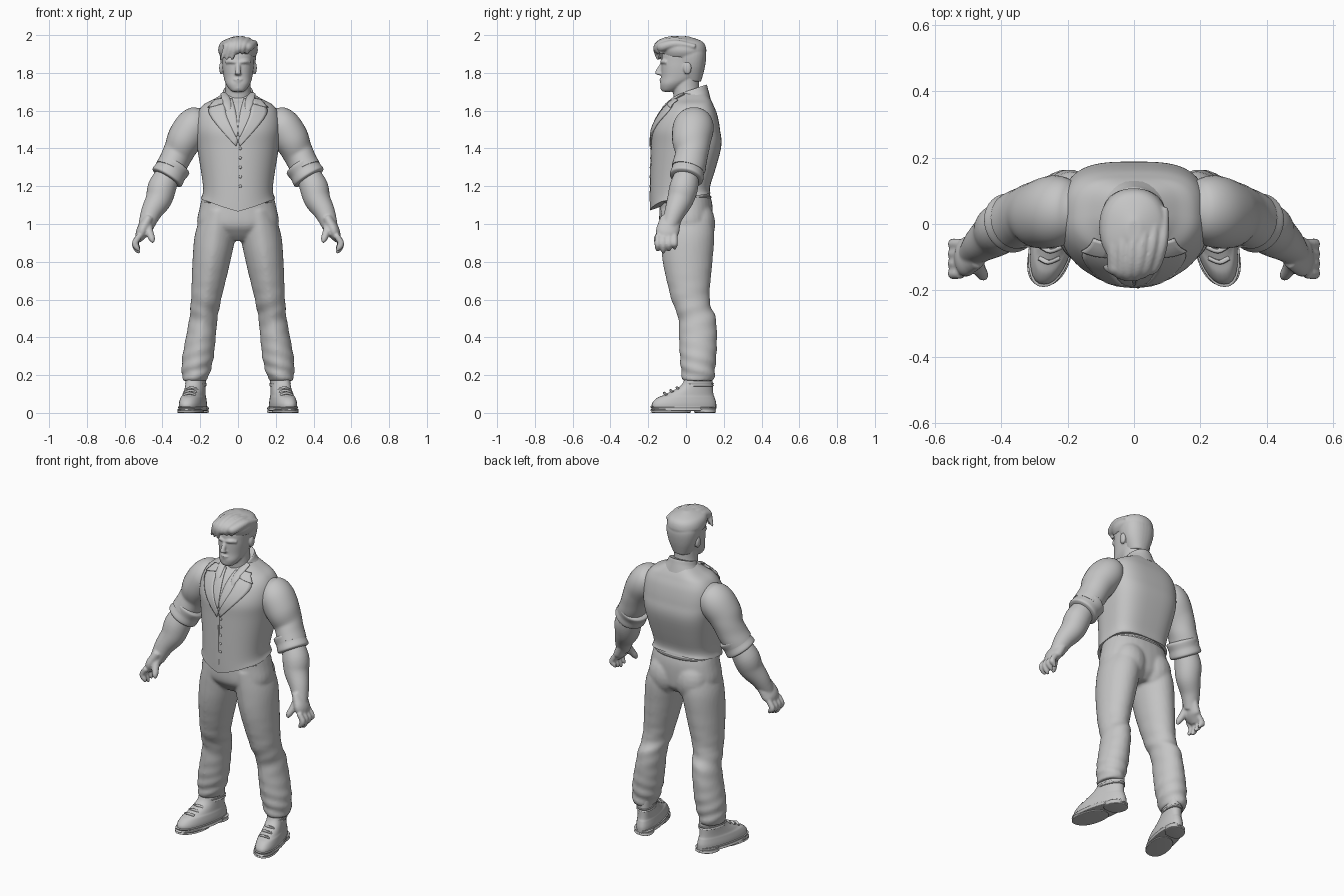
import bpy, bmesh, math
from mathutils import Vector, Matrix
from mathutils.bvhtree import BVHTree

if "Cube" in bpy.data.objects:
    bpy.data.objects.remove(bpy.data.objects["Cube"])
GREY = (.56, .56, .56, 1)
clay = bpy.data.materials.new("clay_grey")
clay.use_nodes = True
clay.diffuse_color = GREY
clay.node_tree.nodes["Principled BSDF"].inputs["Base Color"].default_value = GREY
SIDEWAYS, BACKWARD, UPWARD = Matrix.Identity(3)

def finish(name, bm, both=False, thickness=0):
    """Turn a bmesh into a smooth object, optionally mirrored or thickened."""
    bmesh.ops.recalc_face_normals(bm, faces=bm.faces)
    mesh = bpy.data.meshes.new(name)
    bm.to_mesh(mesh)
    bm.free()
    mesh.materials.append(clay)
    mesh.shade_smooth()
    mesh.set_sharp_from_angle(angle=math.radians(50))
    obj = bpy.data.objects.new(name, mesh)
    bpy.context.scene.collection.objects.link(obj)
    if thickness:
        solid = obj.modifiers.new("thickness", 'SOLIDIFY')
        solid.thickness, solid.offset = thickness, 0
    if both:
        obj.modifiers.new("mirror", 'MIRROR').use_mirror_merge = False
    return obj

def blend(name, parts, voxel):
    """Fuse overlapping parts into one continuous sculpted surface."""
    depsgraph = bpy.context.evaluated_depsgraph_get()
    bm = bmesh.new()
    for part in parts:
        bm.from_mesh(part.evaluated_get(depsgraph).to_mesh())
    for part in parts:
        bpy.data.objects.remove(part)
    fused = finish(name, bm)
    remesh = fused.modifiers.new("fuse", 'REMESH')
    remesh.mode, remesh.voxel_size, remesh.use_smooth_shade = 'VOXEL', voxel, True
    fused.modifiers.new("soften", 'SMOOTH').iterations = 4

def smooth_path(stations, steps=6):
    """Catmull-Rom interpolation through the stations."""
    points = [Vector(station) for station in stations]
    padded = [points[0], *points, points[-1]]
    path = []
    for before, start, end, after in zip(padded, padded[1:], padded[2:], padded[3:]):
        leave, arrive = (end - before) / 2, (after - start) / 2
        for i in range(steps):
            t = i / steps
            ease = t * t * (3 - 2 * t)
            path.append(start.lerp(end, ease) + leave * t * (1 - t) ** 2 - arrive * t * t * (1 - t))
    return path + [points[-1]]

def skin(name, frames, both=False, power=2, back_power=None, fold=None, warp=None, segments=32):
    """Join superellipse rings, each given by a centre and two radius vectors."""
    bm, rings = bmesh.new(), []
    for centre, wide, deep in frames:
        ring = []
        for k in range(segments):
            angle = math.tau * k / segments
            cosine, sine = math.cos(angle), math.sin(angle)
            bend = 2 / (back_power if back_power and sine > 0 else power)
            offset = (wide * math.copysign(abs(cosine) ** bend, cosine)
                      + deep * math.copysign(abs(sine) ** bend, sine))
            point = centre + offset * (fold(angle, centre.z) if fold else 1)
            ring.append(bm.verts.new(warp(point) if warp else point))
        rings.append(ring)
    for low, high in zip(rings, rings[1:]):
        for k in range(segments):
            bm.faces.new((low[k - 1], low[k], high[k], high[k - 1]))
    bm.faces.new(rings[0])
    bm.faces.new(rings[-1])
    return finish(name, bm, both)

def column(name, stations, **options):
    """Level rings on the middle plane: y, z, half width, half depth."""
    frames = [(Vector((0, y, z)), SIDEWAYS * width, BACKWARD * depth)
              for y, z, width, depth in smooth_path(stations)]
    return skin(name, frames, **options)

def limb(name, stations, reference=SIDEWAYS, depth=1, **options):
    """Rings square to a path: x, y, z, radius."""
    path, frames = smooth_path(stations), []
    for i, station in enumerate(path):
        along = (path[min(i + 1, len(path) - 1)].xyz - path[max(i - 1, 0)].xyz).normalized()
        wide = (reference - along * along.dot(reference)).normalized()
        frames.append((station.xyz, wide * station.w, along.cross(wide) * station.w * depth))
    return skin(name, frames, **options)

def band(build, name, low, high, radii, **options):
    """Short ring of cloth or rubber with rounded rims."""
    return build(name, [(*Vector(low).lerp(Vector(high), t), *(size * r for r in radii))
                        for t, size in ((0, .8), (.1, 1), (.5, .96), (.9, 1), (1, .8))], **options)

def ball(name, centre, radii, both=False):
    bm = bmesh.new()
    place = Matrix.Translation(centre) @ Matrix.Diagonal((*radii, 1))
    bmesh.ops.create_uvsphere(bm, u_segments=20, v_segments=12, radius=1, matrix=place)
    return finish(name, bm, both)

# Waistcoat body, its hem dipping to a point at the front
def hem(point):
    low = max(0, 1.25 - point.z) * 10
    dip = max(0, .04 - abs(point.x) / 4) if point.y < 0 else 0
    point.z += low * (point.y / 7 - dip)
    return point

vest = column("waistcoat", [
    (-.03, 1.14, .195, .16), (-.03, 1.2, .185, .16), (0, 1.4, .215, .185), (0, 1.5, .225, .18),
    (.01, 1.58, .215, .155), (.02, 1.63, .185, .125), (.03, 1.66, .13, .1), (.03, 1.69, .08, .08)],
    power=2.1, back_power=3.2, warp=hem, segments=64)
surface = BVHTree.FromPolygons([v.co for v in vest.data.vertices], [p.vertices for p in vest.data.polygons])

def on_chest(x, z, lift):
    """Point on the front of the waistcoat, raised by the lift."""
    hit, normal, index, distance = surface.ray_cast(Vector((x, -1, z)), BACKWARD)
    return hit + normal * lift

def patch(name, inner, outer, lift):
    """Thin cloth panel between two edges, draped on the chest."""
    bm = bmesh.new()
    rows = [[bm.verts.new(on_chest(*start.lerp(end, t / 5), lift)) for t in range(6)]
            for start, end in zip(smooth_path(inner), smooth_path(outer))]
    for row, following in zip(rows, rows[1:]):
        for k in range(5):
            bm.faces.new((row[k], row[k + 1], following[k + 1], following[k]))
    return finish(name, bm, both=True, thickness=.008)

patch("shirt_front", [(.03, 1.66), (.01, 1.58), (0, 1.47)], [(.07, 1.66), (.07, 1.58), (.01, 1.46)], .001)
patch("lapel", [(.07, 1.66), (.06, 1.57), (0, 1.44)], [(.11, 1.65), (.15, 1.58), (.01, 1.41)], .004)
patch("collar_notch", [(.07, 1.66), (.08, 1.63)], [(.12, 1.65), (.155, 1.61)], .008)
limb("front_opening", [(*on_chest(0, 1.42 - i / 20, -.003), .005) for i in range(7)], segments=8)
for i in range(5):
    ball("button", on_chest(.012, 1.4 - i / 20, 0), (.008, .005, .008))

# Shirt sleeves, rolled cuffs and forearms
def sleeve_fold(angle, z):
    return 1 + .02 * math.sin(70 * z + 2 * angle) * math.exp(-abs(z - 1.36) * 20)

limb("sleeve", [(.13, .04, 1.58, .03), (.18, .04, 1.55, .075), (.23, .04, 1.52, .097),
                (.28, .03, 1.45, .095), (.32, .03, 1.37, .08), (.36, .01, 1.29, .08)],
     depth=1.1, both=True, fold=sleeve_fold)
band(limb, "rolled_cuff", (.33, .02, 1.32), (.38, 0, 1.24), [.09], both=True)
arm = [limb("forearm", [(.36, .01, 1.28, .06), (.4, -.01, 1.2, .075), (.42, -.03, 1.13, .07),
                        (.46, -.06, 1.06, .055), (.49, -.09, .98, .04)], both=True)]

# Hands, fused with the forearms
arm.append(limb("palm", [(.47, -.08, 1.03, .03), (.49, -.09, .99, .033), (.51, -.1, .95, .033),
                         (.53, -.1, .91, .015)], depth=1.8, both=True))
for i in range(4):
    y, tip = i * .03 - .15, .845 + abs(i - 1) / 100
    arm.append(limb("finger", [(.52, y, .94, .016), (.545, y, .9, .017), (.535, y, tip + .02, .015),
                               (.52, y, tip, .006)], both=True, segments=12))
arm.append(limb("thumb", [(.48, -.1, 1, .027), (.47, -.13, .96, .022), (.455, -.155, .92, .017),
                          (.45, -.16, .9, .006)], both=True, segments=12))
blend("forearms_and_hands", arm, .006)

# Trousers, fused from seat and legs
def trouser_fold(angle, z):
    ankle = .06 * math.exp(-abs(z - .22) * 12) * math.sin(90 * z + 2 * angle)
    knee = .04 * math.exp(-abs(z - .54) * 12) * math.sin(70 * z - 2 * angle)
    crease = .03 * max(0, -math.sin(angle)) ** 40
    return 1 + ankle + knee + crease

def stance(point):
    """Spread the legs outward toward the ground."""
    point.x += .253 - .14 * point.z
    return point

blend("trousers", [
    column("seat", [(-.01, 1.18, .18, .13), (0, 1.1, .2, .14), (0, 1, .215, .14),
                    (.01, .95, .16, .12), (.01, .91, .06, .08)], power=2.3),
    ball("buttock", (.09, .07, 1), (.1, .085, .12), both=True),
    column("leg", [(0, 1.07, .08, .13), (.01, .95, .107, .14), (.01, .8, .1, .13),
                   (.025, .6, .08, .1), (.06, .5, .075, .098), (.065, .38, .08, .099),
                   (.065, .28, .083, .094), (.065, .18, .067, .083), (.065, .17, .05, .06)],
           warp=stance, both=True, fold=trouser_fold)], .009)
band(column, "waistband", (-.01, 1.11), (-.01, 1.15), (.19, .145), power=2.3)

# Boots, toes turned slightly outward and heels tapered
def toe_out(point):
    point.x = .235 + point.x * (1 - .7 * max(0, point.y)) - point.y / 5
    return point

boot_shape = dict(warp=toe_out, both=True, power=2.3)
column("boot", [(-.01, .02, .064, .17), (-.01, .05, .065, .17), (0, .08, .06, .152), (.02, .1, .055, .125),
                (.06, .15, .052, .082), (.07, .22, .057, .07)], **boot_shape)
band(column, "sole", (-.015, .01), (-.015, .036), (.07, .174), **boot_shape)
band(column, "heel_block", (.1, 0), (.1, .03), (.064, .058), **boot_shape)
band(column, "front_tread", (-.08, 0), (-.08, .02), (.066, .107), **boot_shape)
band(column, "boot_collar", (.067, .14), (.067, .16), (.056, .08), **boot_shape)
for i in range(4):
    y, z = i / 30 - .115, .105 + i / 70
    limb("lace", [(side * .03, y + abs(side) / 80, z - abs(side) / 100, .007) for side in (-1, 0, 1)],
         reference=UPWARD, segments=8, **boot_shape)

# Shirt collar standing higher at the back, with folded points
def collar_tilt(point):
    point.z += (point.y - .03) / 3
    return point

column("shirt_collar", [(.03, 1.63, .13, .1), (.03, 1.68, .09, .088), (.03, 1.71, .075, .08),
                        (.03, 1.71, .066, .07)], warp=collar_tilt)
limb("collar_point", [(.075, -.01, 1.69, .018), (.065, -.06, 1.665, .022), (.055, -.11, 1.625, .02),
                      (.05, -.14, 1.585, .004)], depth=.4, both=True)

# Head and neck, fused with the facial features
blend("head", [
    column("neck", [(.02, 1.58, .1, .08), (.01, 1.66, .075, .075), (0, 1.72, .066, .07), (0, 1.8, .066, .07)]),
    column("skull", [(-.1, 1.7, .02, .02), (-.09, 1.707, .04, .04), (-.066, 1.74, .064, .07),
                     (-.034, 1.78, .076, .097), (-.02, 1.85, .085, .11), (-.01, 1.93, .084, .106),
                     (-.01, 1.98, .03, .04)], power=2.25, segments=48),
    column("nose", [(-.12, 1.86, .012, .01), (-.143, 1.81, .014, .018), (-.143, 1.795, .019, .019),
                    (-.13, 1.787, .01, .01)], segments=16),
    limb("brow", [(0, -.125, 1.853, .01), (.035, -.123, 1.86, .012), (.062, -.1, 1.856, .01)],
         both=True, reference=UPWARD, segments=12),
    ball("eye", (.033, -.112, 1.836), (.015, .012, .008), both=True),
    ball("upper_lip", (0, -.129, 1.764), (.024, .012, .006)),
    ball("lower_lip", (0, -.127, 1.753), (.02, .012, .007)),
    ball("chin", (0, -.11, 1.722), (.032, .026, .022)),
    ball("ear", (.088, .008, 1.825), (.012, .022, .034), both=True)], .005)

# Hair: short back and sides, fuller crown, and locks swept forward
hair = [column("back_and_sides", [(.02, 1.755, .055, .06), (.02, 1.83, .086, .08), (.02, 1.9, .097, .087),
                                  (.01, 1.95, .085, .08)], power=2.3),
        column("crown", [(-.01, 1.885, .092, .108), (-.01, 1.92, .105, .118), (-.02, 1.965, .088, .108),
                         (-.02, 1.994, .02, .03)], power=2.2, segments=48)]
for i in range(6):
    x = i / 35 - .07
    arch = 4 * x * x
    drop = .04 if x < 0 else .01
    hair.append(limb("lock", [(x + .02, .05, 1.96 - arch, .012), (x + .01, -.05, 1.975 - arch, .021),
                              (x * .8, -.12, 1.96 - arch, .025), (x * .7 - .01, arch - .153, 1.93, .022),
                              (x - .02, arch - .15, 1.91 - drop, .006)], segments=12))
blend("hair", hair, .005)
